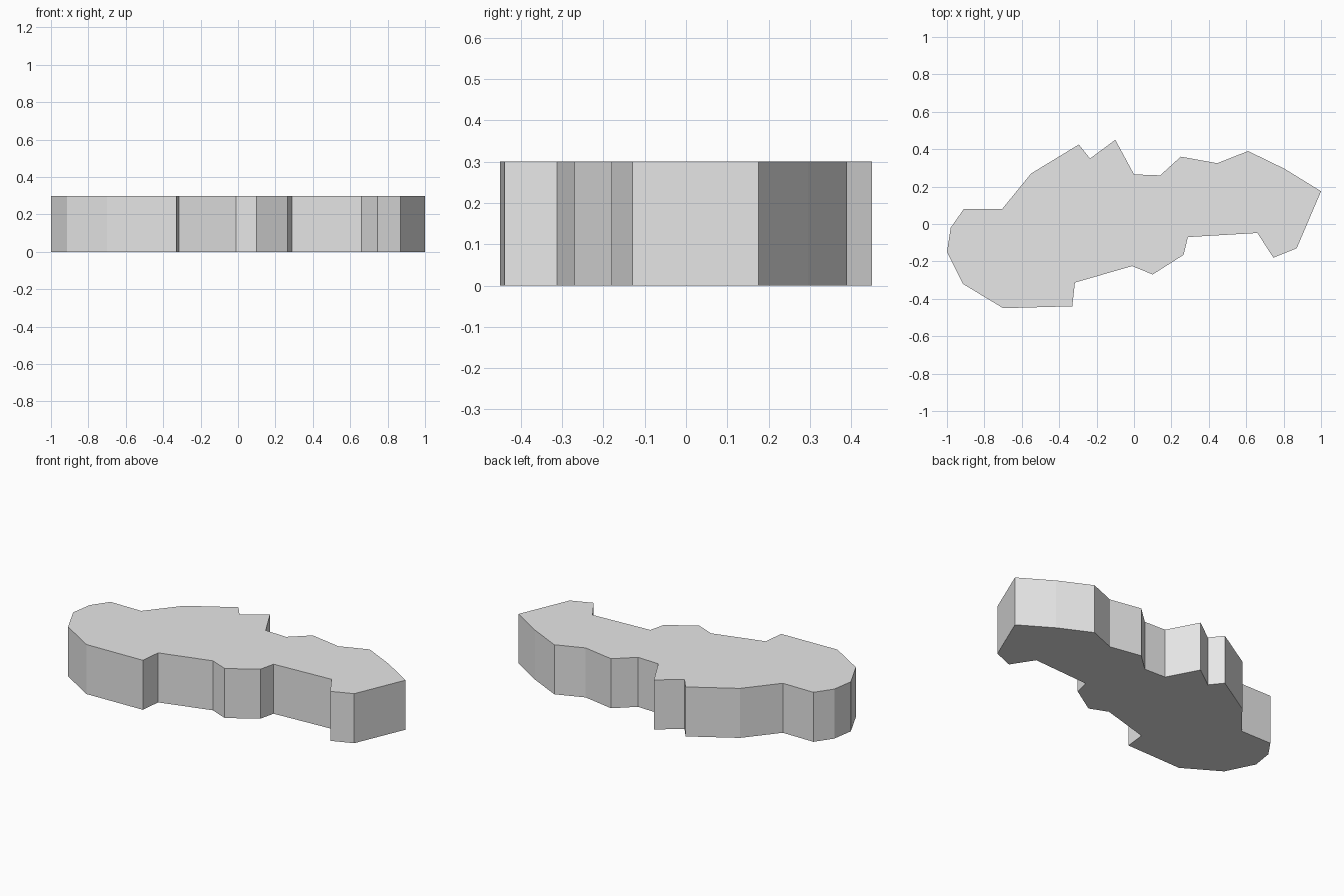
import bpy
import bmesh
from mathutils import Vector

HEIGHT = 0.3

# Outline of the slab, counter-clockwise from its right-hand tip
OUTLINE = [
    # front edge
    (-1, -.15), (-.915, -.32), (-.7, -.45), (-.33, -.44), (-.316, -.313),
    (-.01, -.225), (.1, -.27), (.265, -.165), (.288, -.07), (.66, -.048),
    (.745, -.18), (.87, -.13),
    # back edge
    (1, .175), (.805, .295), (.61, .39), (.445, .325), (.25, .36),
    (.14, .26), (0, .265), (-.1, .45), (-.235, .35), (-.295, .425),
    (-.55, .27), (-.705, .08), (-.91, .08), (-.98, -.02),
]


def make_material(name, colour):
    material = bpy.data.materials.new(name)
    material.use_nodes = True
    material.diffuse_color = colour
    shader = next(node for node in material.node_tree.nodes
                  if node.type == 'BSDF_PRINCIPLED')
    shader.inputs["Base Color"].default_value = colour
    return material


def extrude_outline(name, outline, height, material):
    bm = bmesh.new()
    base = bm.faces.new([bm.verts.new((x, y, 0)) for x, y in outline])
    result = bmesh.ops.extrude_face_region(bm, geom=[base], use_keep_orig=True)
    raised = [item for item in result["geom"]
              if isinstance(item, bmesh.types.BMVert)]
    bmesh.ops.translate(bm, verts=raised, vec=Vector((0, 0, height)))
    bmesh.ops.recalc_face_normals(bm, faces=bm.faces)
    mesh = bpy.data.meshes.new(name)
    bm.to_mesh(mesh)
    bm.free()
    mesh.materials.append(material)
    part = bpy.data.objects.new(name, mesh)
    bpy.context.scene.collection.objects.link(part)
    return part


default_cube = bpy.context.scene.objects.get("Cube")
if default_cube:
    bpy.data.objects.remove(default_cube, do_unlink=True)

# Flat-sided slab with an irregular outline
light_grey = make_material("light grey", (.8, .8, .8, 1))
extrude_outline("irregular_slab", OUTLINE, HEIGHT, light_grey)
